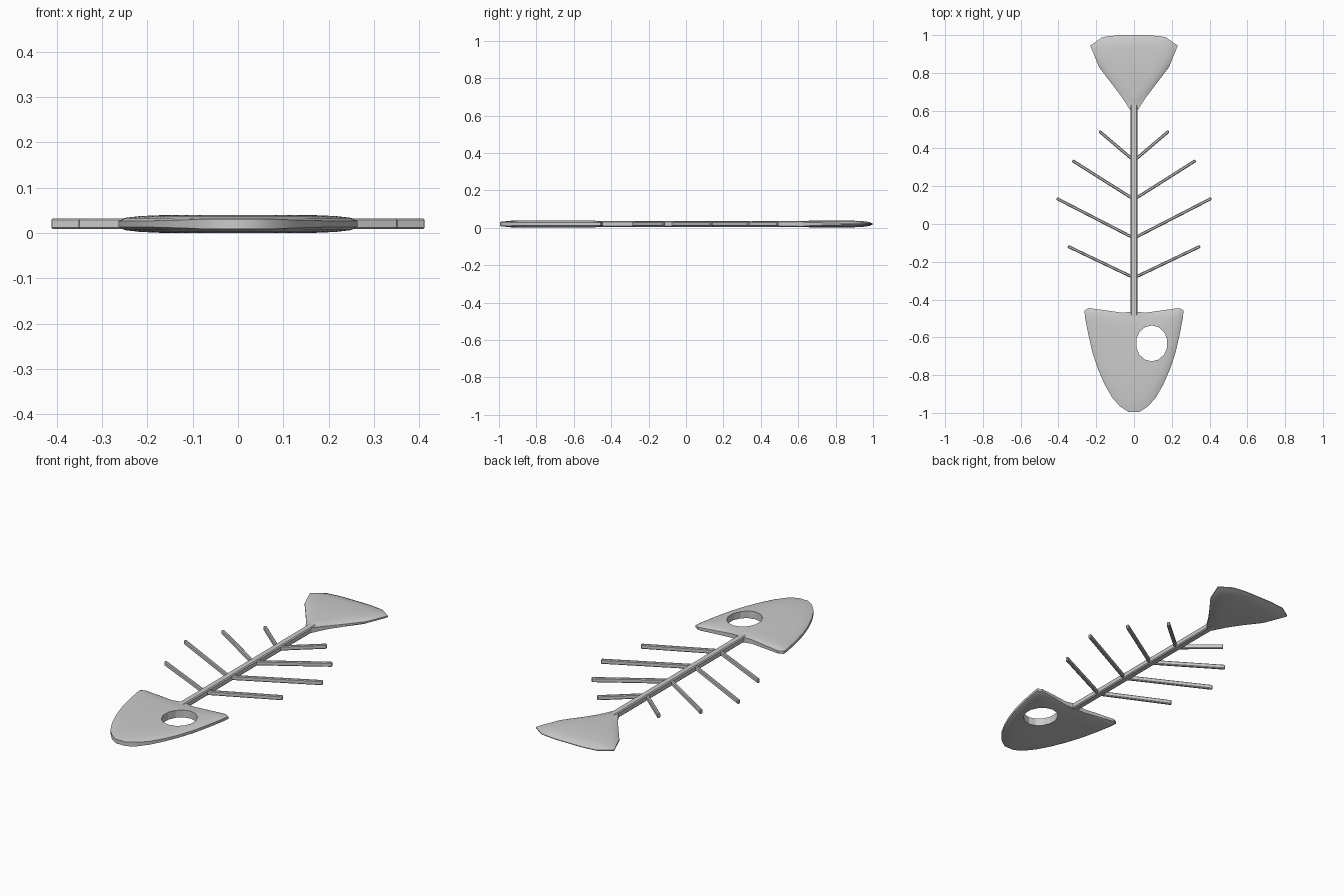
import bpy, bmesh, math
from mathutils import Matrix, Vector

if "Cube" in bpy.data.objects:
    bpy.data.objects.remove(bpy.data.objects["Cube"])

MID = 0.02  # mid-plane height


def finish(name, bm, angle=35):
    bmesh.ops.recalc_face_normals(bm, faces=bm.faces)
    me = bpy.data.meshes.new(name)
    bm.to_mesh(me)
    bm.free()
    ob = bpy.data.objects.new(name, me)
    bpy.context.collection.objects.link(ob)
    bpy.ops.object.select_all(action='DESELECT')
    ob.select_set(True)
    bpy.context.view_layer.objects.active = ob
    if angle:
        bpy.ops.object.shade_smooth_by_angle(angle=math.radians(angle))
    return ob


def domed_plate(name, half, centre_y, steps):
    """Symmetric plate from half outline (x, y, rim half-thickness),
    swelling inwards; steps are (outline scale, half-thickness)."""
    outline = half + [(-x, y, r) for x, y, r in reversed(half) if x > 0]
    bm = bmesh.new()

    def ring(s, h, sign):
        return [bm.verts.new((x * s, centre_y + (y - centre_y) * s,
                              MID + sign * (h if h else r)))
                for x, y, r in outline]

    rings = [ring(s, h, 1) for s, h in reversed(steps)]
    rings += [ring(s, h, -1) for s, h in steps]
    n = len(outline)
    for a, b in zip(rings, rings[1:]):
        for i in range(n):
            j = (i + 1) % n
            bm.faces.new((a[i], a[j], b[j], b[i]))
    bm.faces.new(rings[0])
    bm.faces.new(rings[-1])
    return finish(name, bm)


def bar(name, p, q, width, height, chamfer):
    """Chamfered bar between two points in the mid-plane."""
    p, q = Vector(p), Vector(q)
    d = q - p
    bm = bmesh.new()
    bmesh.ops.create_cube(bm, size=1)
    bmesh.ops.scale(bm, vec=(d.length, width, height), verts=bm.verts)
    bmesh.ops.bevel(bm, geom=bm.edges[:], offset=chamfer, segments=1, affect='EDGES')
    c = (p + q) / 2
    bmesh.ops.transform(bm, verts=bm.verts, matrix=Matrix.Translation((c.x, c.y, MID + 0.0005))
                        @ Matrix.Rotation(math.atan2(d.y, d.x), 4, 'Z'))
    return finish(name, bm, 25)


# Head
head = domed_plate("head", [
    (0.03, -0.995, 0.011), (0.075, -0.965, 0.011), (0.115, -0.92, 0.009),
    (0.155, -0.85, 0.008), (0.19, -0.77, 0.007), (0.22, -0.68, 0.007),
    (0.243, -0.58, 0.007), (0.258, -0.5, 0.007), (0.263, -0.458, 0.007),
    (0.24, -0.445, 0.007), (0.15, -0.457, 0.009), (0.06, -0.47, 0.011),
    (0.02, -0.465, 0.014)],
    -0.66, [(0.6, 0.02), (0.82, 0.0175), (0.95, 0.0135), (1.0, 0)][::-1])
# nose tip
head.data.update()

# Eye hole
bm = bmesh.new()
bmesh.ops.create_cone(bm, cap_ends=True, segments=14, radius1=1, radius2=1, depth=0.2,
                      matrix=Matrix.Translation((0.094, -0.632, MID))
                      @ Matrix.Diagonal((0.084, 0.095, 1, 1)))
cutter = finish("eye_cutter", bm, 0)
mod = head.modifiers.new("eye_hole", 'BOOLEAN')
mod.operation = 'DIFFERENCE'
mod.solver = 'EXACT'
mod.object = cutter
bpy.context.view_layer.objects.active = head
bpy.ops.object.modifier_apply(modifier=mod.name)
bpy.data.objects.remove(cutter)

# Tail fin, thinning to a sharp back edge
domed_plate("tail_fin", [
    (0.018, 0.6, 0.014), (0.06, 0.665, 0.009), (0.12, 0.745, 0.006),
    (0.185, 0.83, 0.004), (0.232, 0.945, 0.003), (0.165, 0.99, 0.002),
    (0.08, 1.0, 0.002)],
    0.75, [(1.0, 0), (0.92, 0.011), (0.75, 0.016), (0.45, 0.019)])

# Spine
bar("spine", (0, -0.5), (0, 0.66), 0.036, 0.031, 0.005)

# Ribs: root height on the spine, tip
ribs = [(0.34, 0.184, 0.492), (0.135, 0.326, 0.336),
        (-0.07, 0.41, 0.136), (-0.28, 0.35, -0.118)]
for i, (root, tx, ty) in enumerate(ribs):
    for side, s in (("right", 1), ("left", -1)):
        bar(f"rib_{side}_{i + 1}", (0, root - 0.005), (s * tx, ty), 0.016, 0.024, 0.004)
